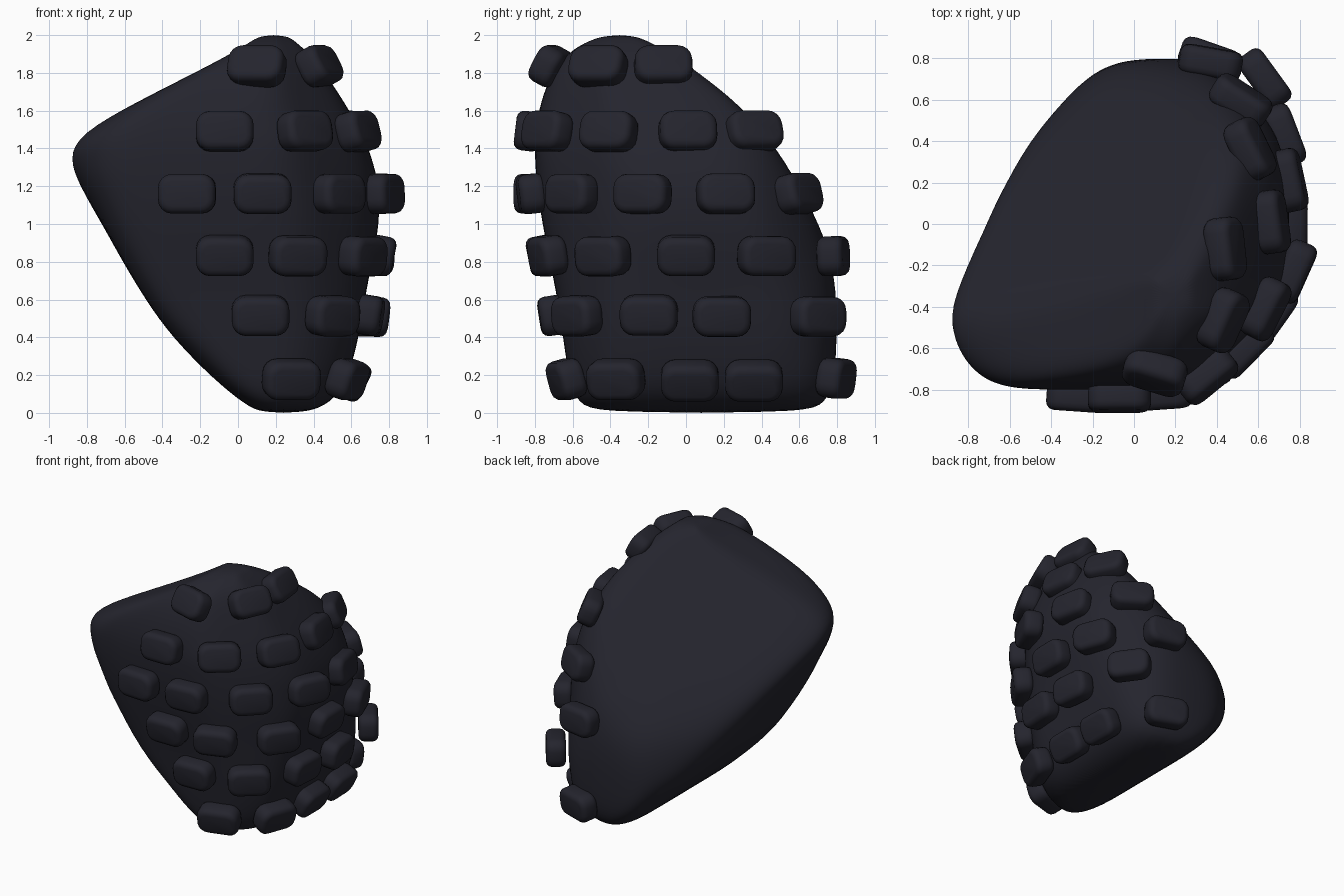
import bpy, bmesh, math
from mathutils import Vector, Matrix
from mathutils.bvhtree import BVHTree

cube = bpy.data.objects.get("Cube")
if cube:
    bpy.data.objects.remove(cube, do_unlink=True)

COLOUR = (0.018, 0.018, 0.027, 1)
mat = bpy.data.materials.new("dark_navy")
mat.use_nodes = True
mat.diffuse_color = COLOUR
bsdf = mat.node_tree.nodes["Principled BSDF"]
bsdf.inputs["Base Color"].default_value = COLOUR
bsdf.inputs["Roughness"].default_value = 0.6


def add_object(name, bm):
    bmesh.ops.recalc_face_normals(bm, faces=bm.faces)
    for f in bm.faces:
        f.smooth = True
    mesh = bpy.data.meshes.new(name)
    bm.to_mesh(mesh)
    bm.free()
    mesh.materials.append(mat)
    obj = bpy.data.objects.new(name, mesh)
    bpy.context.collection.objects.link(obj)
    return obj


# Body levels: z, left, right, front, back, front-right corner, back-right corner
LEVELS = [
    (0.00, 0.12, 0.36, -0.50, 0.66, 0.49, 0.62),
    (0.05, 0.03, 0.49, -0.58, 0.74, 0.61, 0.78),
    (0.17, -0.12, 0.58, -0.62, 0.79, 0.68, 0.85),
    (0.40, -0.35, 0.64, -0.65, 0.80, 0.72, 0.87),
    (0.60, -0.49, 0.67, -0.68, 0.80, 0.74, 0.86),
    (0.80, -0.61, 0.71, -0.72, 0.78, 0.75, 0.83),
    (1.00, -0.72, 0.75, -0.76, 0.73, 0.77, 0.81),
    (1.20, -0.84, 0.75, -0.79, 0.65, 0.77, 0.78),
    (1.35, -0.92, 0.71, -0.80, 0.58, 0.76, 0.74),
    (1.48, -0.86, 0.66, -0.80, 0.51, 0.74, 0.69),
    (1.65, -0.53, 0.56, -0.77, 0.37, 0.69, 0.58),
    (1.80, -0.23, 0.46, -0.71, 0.11, 0.64, 0.37),
    (1.90, -0.04, 0.38, -0.63, -0.06, 0.59, 0.20),
    (1.96, 0.06, 0.31, -0.54, -0.18, 0.53, 0.07),
    (2.00, 0.12, 0.26, -0.43, -0.28, 0.45, -0.02),
]
SEGMENTS, POWER, D = 48, 14, math.sqrt(0.5)
SLOPE, REAR = 0.72, 1.65          # rear plane: z = REAR + SLOPE * x - y
FRONT_LEFT, BACK_LEFT = 1.06, 0.67  # corner cuts on the left side


def section(z, xl, xr, yf, yb, fr, br):
    """Rounded outline inside the side limits and the sloping rear plane."""
    cx = (xl + xr) / 2
    cy = (yf + min(yb, REAR + SLOPE * cx - z)) / 2
    k = math.hypot(SLOPE, 1)
    planes = [((-1, 0), -xl), ((1, 0), xr), ((0, -1), -yf), ((0, 1), yb),
              ((D, -D), fr), ((D, D), br), ((-D, -D), FRONT_LEFT),
              ((-D, D), BACK_LEFT), ((-SLOPE / k, 1 / k), (REAR - z) / k)]
    points = []
    for i in range(SEGMENTS):
        a = math.tau * i / SEGMENTS
        dx, dy = math.cos(a), math.sin(a)
        total = 0
        for (nx, ny), h in planes:
            dist = max(h - nx * cx - ny * cy, 0.03)
            total += max(0, (nx * dx + ny * dy) / dist) ** POWER
        r = total ** (-1 / POWER)
        points.append((cx + r * dx, cy + r * dy, z))
    return points


# Body: lofted sections, smoothed
bm = bmesh.new()
rings = [[bm.verts.new(p) for p in section(*row)] for row in LEVELS]
for low, high in zip(rings, rings[1:]):
    for i in range(SEGMENTS):
        j = (i + 1) % SEGMENTS
        bm.faces.new((low[i], low[j], high[j], high[i]))
bm.faces.new(rings[0][::-1])
bm.faces.new(rings[-1])
body = add_object("body", bm)
sub = body.modifiers.new("smooth", 'SUBSURF')
sub.levels = sub.render_levels = 2

# Studs by row height: x, y, and for those set at their own angle heading, tilt
STUDS = {
    1.835: [(0.10, -0.715, -107, 28), (0.43, -0.465, -24, 28), (0.44, -0.12, 6, 28)],
    1.49: [(-0.07, -0.83), (0.35, -0.73), (0.635, -0.41, -27, 15),
           (0.66, 0.01, 8, 16), (0.56, 0.36, 26, 22)],
    1.16: [(-0.27, -0.835, -94, 0), (0.13, -0.82), (0.53, -0.60),
           (0.77, -0.23, -24, 2), (0.745, 0.21, 12, 8), (0.515, 0.595, 57, 14)],
    0.83: [(-0.07, -0.78), (0.32, -0.74), (0.66, -0.44), (0.77, 0.0),
           (0.73, 0.43), (0.37, 0.78, 80, 2)],
    0.51: [(0.12, -0.74), (0.52, -0.60), (0.74, -0.20), (0.72, 0.19, 6, -7),
           (0.63, 0.70, 36, 0)],
    0.17: [(0.29, -0.66), (0.60, -0.38), (0.62, 0.02), (0.62, 0.36), (0.39, 0.86)],
}
depsgraph = bpy.context.evaluated_depsgraph_get()
surface = BVHTree.FromObject(body, depsgraph)


def add_stud(name, point, angles):
    if angles:
        heading, tilt = map(math.radians, angles)
        centre = point
        normal = Vector((math.cos(heading) * math.cos(tilt),
                         math.sin(heading) * math.cos(tilt), math.sin(tilt)))
    else:
        loc, normal, _, _ = surface.find_nearest(point)
        centre = loc + normal * 0.04
    side = Vector((0, 0, 1)).cross(normal).normalized()
    up = normal.cross(side)
    bm = bmesh.new()
    bmesh.ops.create_cube(bm, size=1)
    bmesh.ops.scale(bm, vec=(0.305, 0.21, 0.14), verts=bm.verts)
    # round the outline first, then soften the rims
    corners = [e for e in bm.edges
               if abs(e.verts[0].co.z - e.verts[1].co.z) > 0.1]
    bmesh.ops.bevel(bm, geom=corners, offset=0.075, segments=4,
                    profile=0.5, affect='EDGES')
    rims = [e for e in bm.edges
            if abs(e.verts[0].co.z - e.verts[1].co.z) < 0.01]
    bmesh.ops.bevel(bm, geom=rims, offset=0.04, segments=3,
                    profile=0.5, affect='EDGES')
    stud = add_object(name, bm)
    frame = Matrix((side, up, normal)).transposed().to_4x4()
    stud.matrix_world = Matrix.Translation(centre) @ frame


for row, (z, places) in enumerate(STUDS.items(), 1):
    for col, (x, y, *angles) in enumerate(places, 1):
        add_stud(f"stud_row{row}_{col}", Vector((x, y, z)), angles)
